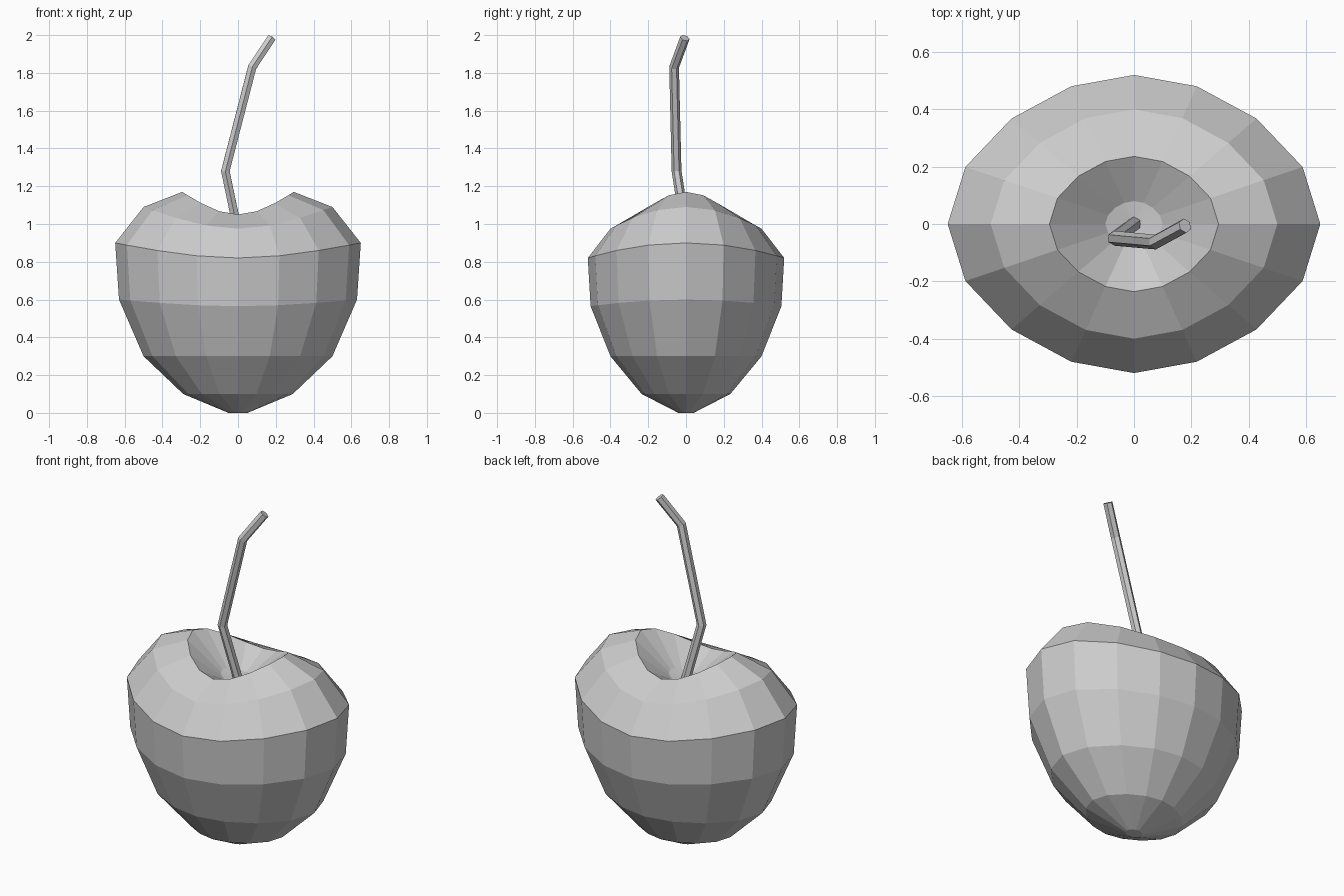
import bpy, bmesh, math
from mathutils import Vector

cube = bpy.data.objects.get("Cube")
if cube:
    bpy.data.objects.remove(cube, do_unlink=True)

grey = bpy.data.materials.new("plain grey")
grey.use_nodes = True
grey.diffuse_color = (0.6, 0.6, 0.6, 1)
grey.node_tree.nodes["Principled BSDF"].inputs["Base Color"].default_value = (0.6, 0.6, 0.6, 1)


def loft(name, rings):
    """Skin a list of equal-sized point rings and close both ends."""
    bm = bmesh.new()
    loops = [[bm.verts.new(p) for p in ring] for ring in rings]
    n = len(loops[0])
    for a, b in zip(loops, loops[1:]):
        for i in range(n):
            j = (i + 1) % n
            bm.faces.new((a[i], a[j], b[j], b[i]))
    bm.faces.new(loops[0][::-1])
    bm.faces.new(loops[-1])
    bmesh.ops.recalc_face_normals(bm, faces=bm.faces)
    mesh = bpy.data.meshes.new(name)
    bm.to_mesh(mesh)
    bm.free()
    mesh.materials.append(grey)
    obj = bpy.data.objects.new(name, mesh)
    bpy.context.collection.objects.link(obj)
    return obj


def fruit_ring(rx, ry, z, lift):
    """Oval ring whose left and right ends rise by lift."""
    pts = []
    for i in range(16):
        a = math.tau * i / 16
        c, s = math.cos(a), math.sin(a)
        pts.append((rx * c * (0.86 + 0.14 * c * c), ry * s, z + lift * c * c))
    return pts


# Fruit body: x radius, y radius, height, lift of the two cheeks
profile = [
    (0.05, 0.04, 0.0, 0), (0.29, 0.235, 0.1, 0), (0.5, 0.4, 0.3, 0),
    (0.63, 0.505, 0.565, 0.035), (0.65, 0.52, 0.82, 0.08),
    (0.5, 0.4, 0.975, 0.115), (0.295, 0.236, 1.05, 0.12),
    (0.1, 0.08, 0.97, 0.02), (0.02, 0.016, 0.965, 0),
]
loft("fruit", [fruit_ring(*p) for p in profile])

# Stem: six-sided bent rod with mitred joints
path = [Vector(p) for p in ((0, 0, 0.96), (-0.067, -0.05, 1.28),
                            (0.075, -0.063, 1.83), (0.178, -0.006, 1.985))]
rings = []
for i, p in enumerate(path):
    before = (p - path[max(i - 1, 0)]).normalized()
    after = (path[min(i + 1, 3)] - p).normalized()
    d = (before + after).normalized()
    side = Vector((0, 1, 0)).cross(d).normalized()
    front = d.cross(side)
    rings.append([p + 0.026 * (side * math.sin(k * math.tau / 6) + front * math.cos(k * math.tau / 6))
                  for k in range(6)])
loft("stem", rings)
